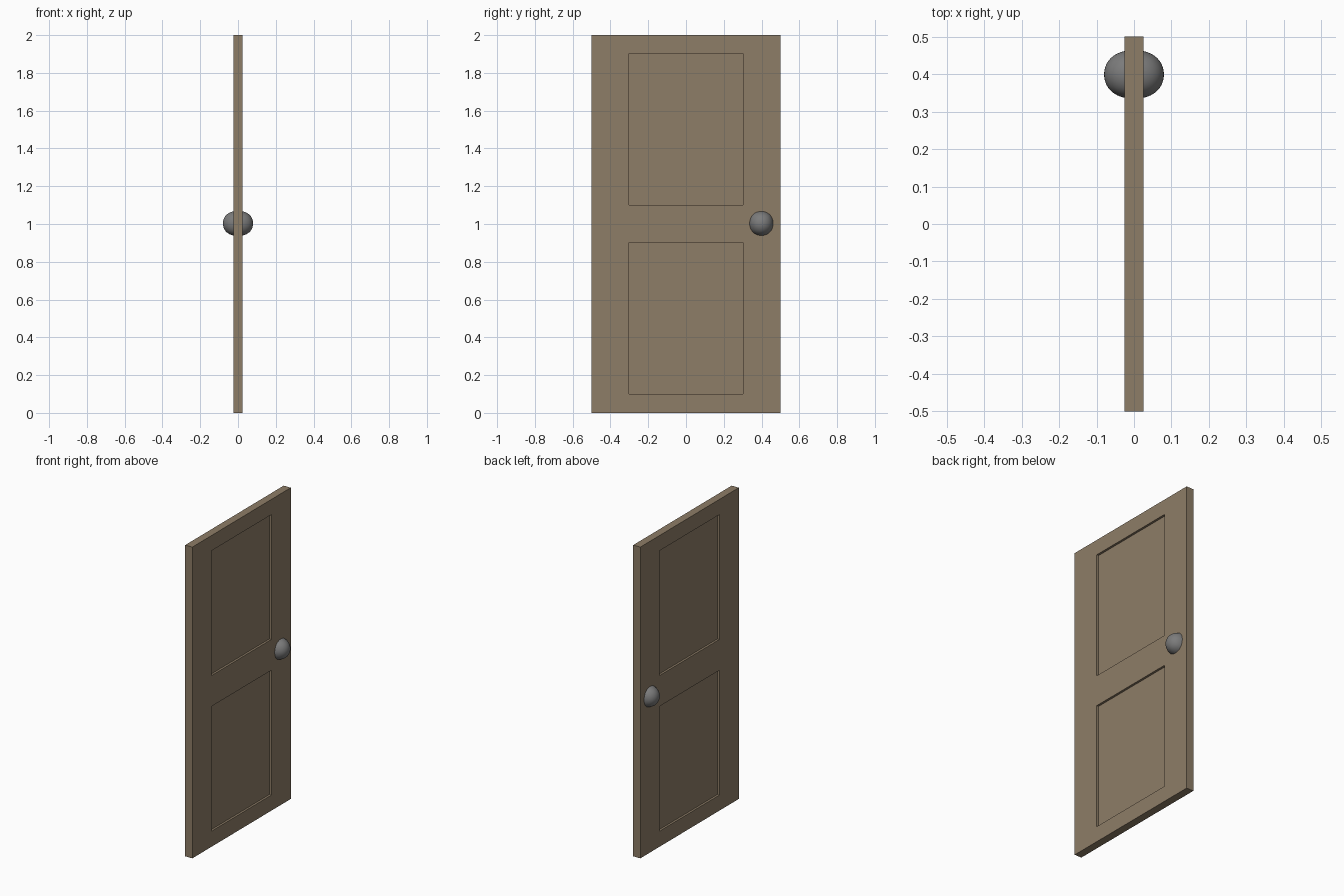
import bpy, bmesh
from mathutils import Vector

if "Cube" in bpy.data.objects:
    bpy.data.objects.remove(bpy.data.objects["Cube"])

HALF = 0.025      # half the door thickness
RECESS = 0.014    # depth of the panels
YS = [-0.5, -0.303, 0.303, 0.5]
ZS = [0.0, 0.1, 0.902, 1.1, 1.902, 2.0]


def material(name, color):
    m = bpy.data.materials.new(name)
    m.diffuse_color = color
    m.use_nodes = True
    m.node_tree.nodes["Principled BSDF"].inputs["Base Color"].default_value = m.diffuse_color
    return m


def add_object(name, bm):
    me = bpy.data.meshes.new(name)
    bm.to_mesh(me)
    bm.free()
    ob = bpy.data.objects.new(name, me)
    bpy.context.collection.objects.link(ob)
    return ob


# Door leaf: one half built from a face grid, mirrored across its thickness
bm = bmesh.new()
grid = [[bm.verts.new((HALF, y, z)) for z in ZS] for y in YS]
panels = []
for i in range(len(YS) - 1):
    for j in range(len(ZS) - 1):
        f = bm.faces.new((grid[i][j], grid[i + 1][j],
                          grid[i + 1][j + 1], grid[i][j + 1]))
        if i == 1 and j in (1, 3):
            panels.append(f)

# outer edges run back to the centre plane
rim = [e for e in bm.edges if e.is_boundary]
side = bmesh.ops.extrude_edge_only(bm, edges=rim)["geom"]
for v in side:
    if isinstance(v, bmesh.types.BMVert):
        v.co.x = 0

# two sunken panels
sunk = bmesh.ops.extrude_discrete_faces(bm, faces=panels)["faces"]
for f in sunk:
    bmesh.ops.translate(bm, verts=f.verts, vec=Vector((-RECESS, 0, 0)))
# close the step around each panel
bmesh.ops.remove_doubles(bm, verts=bm.verts, dist=1e-5)
bmesh.ops.recalc_face_normals(bm, faces=bm.faces)
door = add_object("door_leaf", bm)
door.data.materials.append(material("wood", (0.27, 0.205, 0.135, 1)))
mirror = door.modifiers.new("both_sides", 'MIRROR')
mirror.use_axis = (True, False, False)

# Door knob: rounded block passing through the leaf
bm = bmesh.new()
bmesh.ops.create_cube(bm, size=2)
bmesh.ops.scale(bm, verts=bm.verts, vec=(0.095, 0.0775, 0.0795))
knob = add_object("door_knob", bm)
knob.location = (0, 0.399, 1.003)
knob.data.materials.append(material("metal", (0.2, 0.2, 0.2, 1)))
for p in knob.data.polygons:
    p.use_smooth = True
sub = knob.modifiers.new("rounding", 'SUBSURF')
sub.levels = sub.render_levels = 4
